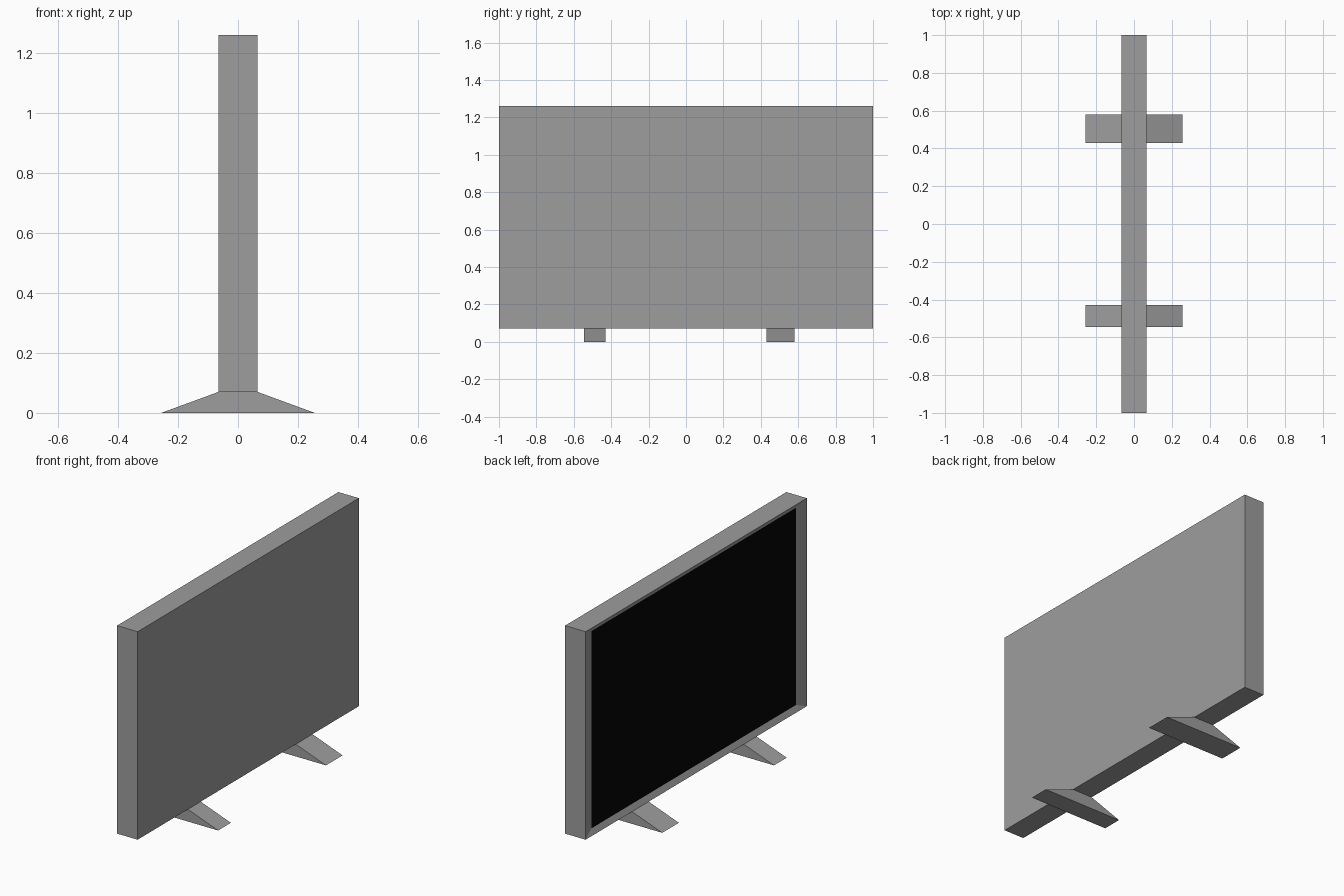
import bpy, bmesh

if "Cube" in bpy.data.objects:
    bpy.data.objects.remove(bpy.data.objects["Cube"])

HALF_X, Z0, Z1 = 0.065, 0.07, 1.26   # cabinet half depth, bottom, top
BEZEL_Y, BEZEL_Z, RECESS = 0.075, 0.031, 0.017


def material(name, c):
    mat = bpy.data.materials.new(name)
    mat.diffuse_color = (c, c, c, 1)
    mat.use_nodes = True
    mat.node_tree.nodes["Principled BSDF"].inputs["Base Color"].default_value = mat.diffuse_color
    return mat


casing_mat = material("casing_grey", 0.34)
screen_mat = material("screen_black", 0.0018)


def finish(name, bm):
    bmesh.ops.recalc_face_normals(bm, faces=bm.faces)
    mesh = bpy.data.meshes.new(name)
    bm.to_mesh(mesh)
    bm.free()
    mesh.materials.append(casing_mat)
    obj = bpy.data.objects.new(name, mesh)
    bpy.context.collection.objects.link(obj)
    return obj


def leg(name, y0, y1):
    # Trapezoid profile extruded along y
    bm = bmesh.new()
    profile = [(-0.256, 0), (0.256, 0), (HALF_X, Z0), (-HALF_X, Z0)]
    face = bm.faces.new([bm.verts.new((x, y0, z)) for x, z in profile])
    ext = bmesh.ops.extrude_face_region(bm, geom=[face], use_keep_orig=True)
    verts = [g for g in ext["geom"] if isinstance(g, bmesh.types.BMVert)]
    bmesh.ops.translate(bm, verts=verts, vec=(0, y1 - y0, 0))
    return finish(name, bm)


# Cabinet with a sloping bezel around the sunken screen on the -x side
zc = (Z0 + Z1) / 2
bm = bmesh.new()
bmesh.ops.create_cube(bm, size=1)
for v in bm.verts:
    v.co.x *= 2 * HALF_X
    v.co.y *= 2
    v.co.z = v.co.z * (Z1 - Z0) + zc
bm.normal_update()
screen = min(bm.faces, key=lambda f: f.calc_center_median().x)
bmesh.ops.inset_region(bm, faces=[screen], thickness=0.02)
for v in screen.verts:
    v.co.x = -HALF_X + RECESS
    v.co.y = (1 - BEZEL_Y) * (1 if v.co.y > 0 else -1)
    v.co.z = Z1 - BEZEL_Z if v.co.z > zc else Z0 + BEZEL_Z
screen.material_index = 1
finish("screen_cabinet", bm).data.materials.append(screen_mat)

# Legs
leg("left_leg", -0.545, -0.43)
leg("right_leg", 0.43, 0.58)
